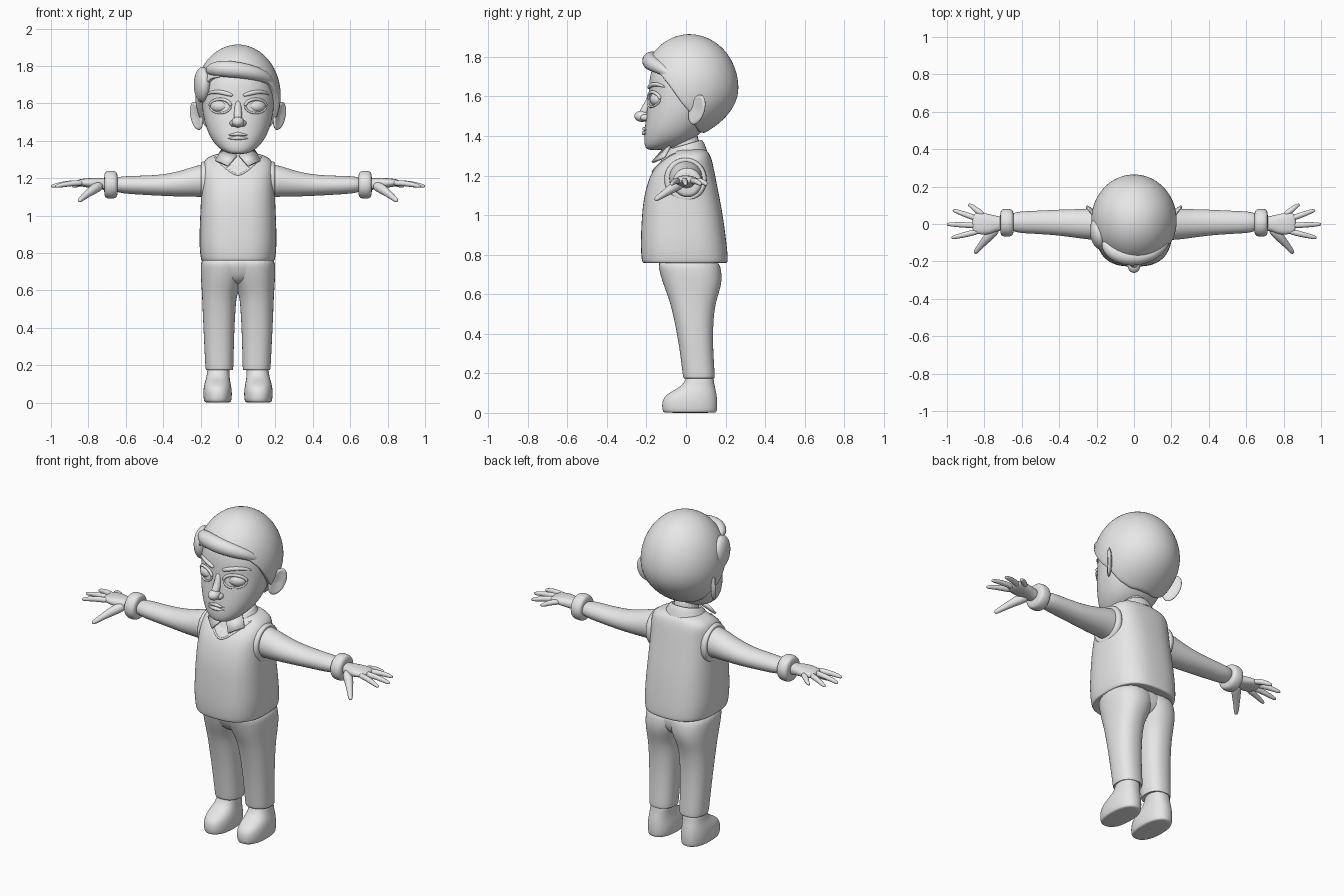
import bpy, bmesh, math
from mathutils import Vector, Euler
from mathutils.bvhtree import BVHTree

cube = bpy.data.objects.get("Cube")
if cube:
    bpy.data.objects.remove(cube)

grey = bpy.data.materials.new("plain grey")
grey.use_nodes = True
grey.diffuse_color = (0.8, 0.8, 0.8, 1)
grey.node_tree.nodes["Principled BSDF"].inputs["Base Color"].default_value = (0.8, 0.8, 0.8, 1)


def finish(name, bm, mirror=False, subdiv=2, thick=0):
    bmesh.ops.recalc_face_normals(bm, faces=bm.faces[:])
    mesh = bpy.data.meshes.new(name)
    bm.to_mesh(mesh)
    bm.free()
    mesh.materials.append(grey)
    for f in mesh.polygons:
        f.use_smooth = True
    ob = bpy.data.objects.new(name, mesh)
    bpy.context.collection.objects.link(ob)
    if thick:
        ob.modifiers.new("Thickness", 'SOLIDIFY').thickness = thick
    if mirror:
        ob.modifiers.new("Mirror", 'MIRROR').use_mirror_merge = False
    if subdiv:
        m = ob.modifiers.new("Smooth", 'SUBSURF')
        m.levels = m.render_levels = subdiv
    return ob


def skin(name, rings, caps=(True, True), **kw):
    """Bridge a list of equal point rings into one surface."""
    bm = bmesh.new()
    vs = [[bm.verts.new(p) for p in r] for r in rings]
    n = len(vs[0])
    for a, b in zip(vs, vs[1:]):
        for i in range(n):
            j = (i + 1) % n
            bm.faces.new((a[i], a[j], b[j], b[i]))
    if caps[0]:
        bm.faces.new(vs[0])
    if caps[1]:
        bm.faces.new(vs[-1])
    return finish(name, bm, **kw)


def loft(name, rows, axis='Z', power=2.0, n=24, tilt=0, **kw):
    """Rows are (position, low a, high a, low b, high b) of rounded sections."""
    rings = []
    for pos, a0, a1, b0, b1 in rows:
        ring = []
        for i in range(n):
            t = math.tau * i / n
            c, s = [math.copysign(abs(v) ** (2 / power), v) for v in (math.cos(t), math.sin(t))]
            a, b = (a0 + a1 + (a1 - a0) * c) / 2, (b0 + b1 + (b1 - b0) * s) / 2
            ring.append((a, b, pos + tilt * b) if axis == 'Z' else (pos, a, b))
        rings.append(ring)
    return skin(name, rings, **kw)


def tube(name, path, up=(0, 0, 1), flat=1.0, n=10, **kw):
    """Path holds (point, radius); flat scales the section along up."""
    pts = [Vector(p) for p, r in path]
    rings = []
    for i, (p, r) in enumerate(path):
        d = (pts[min(i + 1, len(pts) - 1)] - pts[max(i - 1, 0)]).normalized()
        side = Vector(up).cross(d).normalized()
        nor = d.cross(side) * flat
        rings.append([pts[i] + r * (side * math.cos(math.tau * k / n) + nor * math.sin(math.tau * k / n))
                      for k in range(n)])
    return skin(name, rings, **kw)


def blob(name, centre, radii, rot=(0, 0, 0), dent=0, **kw):
    bm = bmesh.new()
    bmesh.ops.create_uvsphere(bm, u_segments=24, v_segments=16, radius=1)
    turn = Euler([math.radians(a) for a in rot]).to_matrix()
    for v in bm.verts:
        rim = math.hypot(v.co.y, v.co.z)
        if dent and v.co.x > 0 and rim < 0.75:
            v.co.x -= dent * (1 - rim)
        v.co = turn @ (v.co * Vector(radii)) + Vector(centre)
    return finish(name, bm, subdiv=1, **kw)


# Head
head = loft("head", [
    (1.328, -.035, .035, -.19, -.12), (1.342, -.078, .078, -.208, -.06),
    (1.38, -.125, .125, -.214, .04), (1.44, -.162, .162, -.21, .1),
    (1.52, -.186, .186, -.2, .15), (1.6, -.196, .196, -.188, .19),
    (1.7, -.196, .196, -.19, .2), (1.8, -.15, .15, -.15, .16),
    (1.86, -.07, .07, -.07, .08)], power=2.2)
loft("neck", [(1.25, -.075, .075, -.08, .075), (1.45, -.07, .07, -.075, .07)])

# Sweater body
sweater = loft("sweater", [
    (.765, -.17, .17, -.19, .18), (.755, -.194, .194, -.218, .208),
    (.768, -.2, .2, -.225, .214), (.85, -.209, .209, -.231, .207),
    (1.0, -.203, .203, -.224, .187), (1.1, -.198, .198, -.213, .168),
    (1.2, -.194, .194, -.184, .148), (1.25, -.192, .192, -.15, .138),
    (1.29, -.186, .186, -.108, .128), (1.318, -.155, .155, -.07, .115),
    (1.337, -.09, .09, -.04, .09)], power=2.7, n=32)

deps = bpy.context.evaluated_depsgraph_get()
trees = {ob.name: BVHTree.FromObject(ob, deps) for ob in (head, sweater)}


def on(ob, x, z, out=0):
    """Point on the front surface of a part."""
    hit = trees[ob.name].ray_cast(Vector((x, -2, z)), Vector((0, 1, 0)))[0]
    return (x, (hit.y if hit else -.1) - out, z)


tube("neckline_trim", [(on(sweater, x, z), .007) for x, z in
     ((-.125, 1.315), (-.1, 1.285), (-.05, 1.24), (0, 1.208), (.05, 1.24), (.1, 1.285), (.125, 1.315))])

# Collar
loft("collar_band", [(1.295, -.128, .128, -.138, .108), (1.335, -.105, .105, -.112, .095),
                     (1.362, -.084, .084, -.085, .08), (1.355, -.073, .073, -.075, .07),
                     (1.3, -.07, .07, -.07, .065)], tilt=.28, caps=(False, False))
bm = bmesh.new()
bm.faces.new([bm.verts.new(p) for p in
              ((.004, -.118, 1.318), (.052, -.166, 1.262), (.118, -.105, 1.29), (.085, -.075, 1.345))])
finish("collar_wings", bm, mirror=True, subdiv=0, thick=.012)

# Sleeves, armholes and cuffs
loft("sleeves", [(.13, -.085, .085, 1.09, 1.275), (.2, -.088, .085, 1.1, 1.277),
                 (.28, -.08, .081, 1.1, 1.247), (.4, -.061, .078, 1.104, 1.217),
                 (.55, -.052, .07, 1.113, 1.213), (.68, -.045, .065, 1.122, 1.21)],
     axis='X', n=20, mirror=True)
loft("armhole_trim", [(.15, -.115, .11, 1.06, 1.295), (.19, -.112, .107, 1.065, 1.292),
                      (.202, -.1, .096, 1.08, 1.283), (.195, -.08, .08, 1.1, 1.27)],
     axis='X', n=20, mirror=True)
loft("cuffs", [(x, .007 - r, .007 + r, 1.165 - r, 1.165 + r) for x, r in
               ((.643, .05), (.648, .068), (.665, .076), (.695, .076), (.712, .068), (.716, .045))],
     axis='X', n=20, mirror=True)

# Hands
loft("palms", [(.69, -.035, .04, 1.13, 1.2), (.73, -.037, .042, 1.14, 1.2),
               (.78, -.06, .056, 1.146, 1.202), (.83, -.056, .063, 1.153, 1.198),
               (.868, -.045, .056, 1.163, 1.19)], axis='X', n=16, power=2.4, mirror=True)
fingers = {"index": (-.037, .978, -.074), "middle": (-.009, 1.002, -.001),
           "ring": (.022, .97, .074), "little": (.045, .888, .104)}
for label, (y, tip, ty) in fingers.items():
    base = .8 if label == "little" else .82
    tube(label + "_fingers", [((base, y, 1.175), .017), ((base + (tip - base) * .5, (y + ty) / 2, 1.173), .016),
                              ((tip - .02, y + (ty - y) * .9, 1.16), .012), ((tip, ty, 1.155), .007)], mirror=True)
tube("thumbs", [((.73, -.015, 1.165), .03), ((.775, -.065, 1.14), .028),
                ((.815, -.11, 1.108), .018), ((.845, -.148, 1.083), .014), ((.852, -.157, 1.076), .007)], mirror=True)

# Trousers
loft("trouser_legs", [(.185, .04, .16, .005, .13), (.17, .026, .172, -.014, .145),
                      (.185, .024, .175, -.016, .147), (.35, .021, .183, -.036, .135),
                      (.5, .013, .19, -.066, .14), (.58, .006, .193, -.088, .157),
                      (.65, -.025, .198, -.116, .182), (.72, -.05, .202, -.137, .182),
                      (.79, -.05, .195, -.15, .16)], power=2.3, mirror=True)
loft("trouser_seat", [(.625, -.04, .04, -.06, .11), (.66, -.12, .12, -.112, .16),
                      (.72, -.18, .18, -.137, .175), (.79, -.19, .19, -.15, .16)], power=2.4)

# Shoes
loft("shoes", [(0, .045, .173, -.105, .148), (.004, .035, .183, -.12, .158),
               (.05, .031, .187, -.124, .16), (.09, .036, .183, -.108, .156),
               (.12, .043, .174, -.05, .15), (.15, .045, .166, -.006, .142),
               (.21, .045, .162, .005, .138)], power=2.3, mirror=True)

# Hair cap with a hairline that drops from the forehead to the nape
line = [(0, 1.755), (45, 1.73), (63, 1.665), (80, 1.57), (95, 1.52), (115, 1.45), (140, 1.42), (180, 1.415)]


def hairline(deg):
    for (a, z0), (b, z1) in zip(line, line[1:]):
        if deg <= b:
            return z0 + (z1 - z0) * (deg - a) / (b - a)


def hair_point(deg, t, scale):
    a = math.radians(deg)
    edge = abs(deg if deg <= 180 else 360 - deg)
    phi = t * math.acos((hairline(edge) - 1.64) / .275)
    r, h = math.sin(phi) * scale, math.cos(phi)
    back = .05 * min(h, 0) ** 2 / .5
    return (.23 * r * math.sin(a), .02 - .247 * r * math.cos(a) - back, 1.64 + .275 * h)


steps = [(.03 + .97 * k / 14, 1) for k in range(15)] + [(1, .97), (.99, .8)]
skin("hair", [[hair_point(i * 7.5, t, s) for i in range(48)] for t, s in steps],
     caps=(True, False), subdiv=1)
tube("hair_fringe", [((-.165, -.09, 1.775), .02), ((-.13, -.145, 1.785), .042), ((-.06, -.178, 1.785), .048),
                     ((.03, -.182, 1.775), .045), ((.11, -.155, 1.757), .038), ((.165, -.105, 1.73), .028),
                     ((.19, -.06, 1.69), .012)])
blob("hair_side_sweep", (-.19, -.055, 1.7), (.045, .085, .095), (8, 0, 12))

# Ears
blob("ears", (.222, .055, 1.533), (.016, .048, .08), (-24, 0, -38), dent=.9, mirror=True)

# Eyes, lids and brows
blob("eyeballs", (.095, -.143, 1.585), (.054, .04, .037), (0, 0, 14), mirror=True)
for label, start, r in (("upper", 0, .009), ("lower", 180, .006)):
    arc = [math.radians(start + 180 * k / 8) for k in range(9)]
    tube(label + "_eyelids", [(on(head, .095 + .057 * math.cos(a), 1.585 + .038 * math.sin(a), .004), r)
                              for a in arc], up=(0, 1, 0), mirror=True)
tube("eyebrows", [(on(head, x, z, .004), r) for x, z, r in
     ((.025, 1.642, .008), (.06, 1.652, .013), (.105, 1.663, .012), (.145, 1.66, .009), (.168, 1.645, .004))],
     mirror=True)

# Nose and mouth
blob("nose_tip", (0, -.222, 1.5), (.034, .04, .029))
blob("nostrils", (.026, -.207, 1.493), (.019, .025, .017), mirror=True)
tube("nose_bridge", [((0, -.172, 1.62), .016), ((0, -.186, 1.575), .02), ((0, -.203, 1.535), .023),
                     ((0, -.222, 1.505), .026)], up=(0, 1, 0))
for label, z, drop, r in (("upper_lip", 1.437, .008, .010), ("lower_lip", 1.415, .003, .011)):
    tube(label, [(on(head, x, z - drop * abs(x) / .055, .003), r * (1.15 - abs(x) / .06))
                 for x in (-.055, -.035, -.015, 0, .015, .035, .055)])
